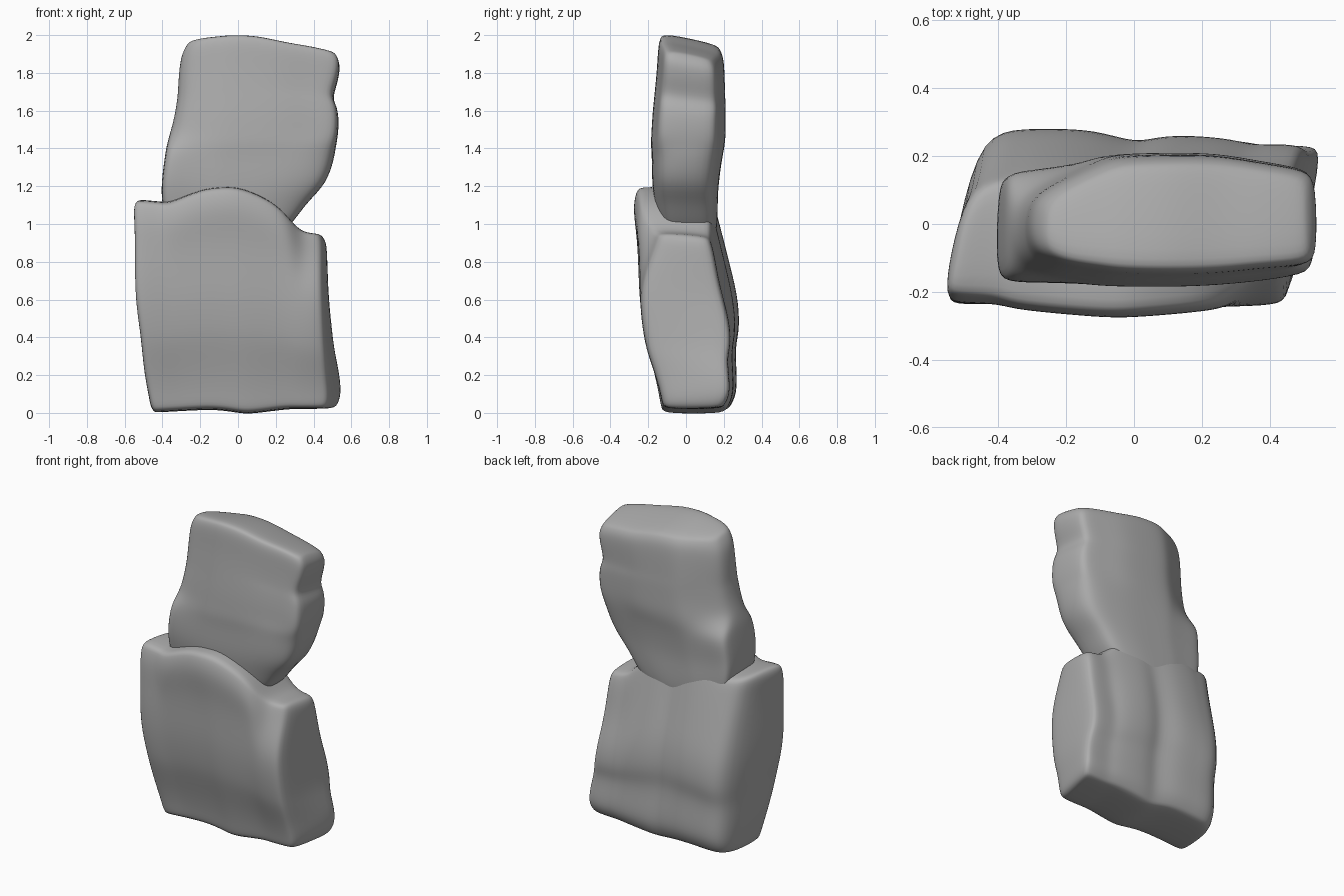
import bpy, bmesh

stone = bpy.data.materials.new("grey stone")
stone.diffuse_color = (0.42, 0.42, 0.42, 1)


def lerp(a, b, t):
    return a + (b - a) * t


def curve(points, x):
    """Piecewise linear lookup in (x, value) pairs."""
    if x <= points[0][0]:
        return points[0][1]
    for (a, va), (b, vb) in zip(points, points[1:]):
        if x <= b:
            return lerp(va, vb, (x - a) / (b - a))
    return points[-1][1]


def rock(name, levels, plan_low, plan_high, blend, top, bottom, top_back=0.0, tip=0.022):
    """Loft a slab. Level: t, front left/right x, back left/right x, front y, back y.
    Plan column: u along the width, front inset, back inset (fractions of depth).
    The low plan turns into the high plan between the two blend heights."""
    first, last = levels[0], levels[-1]

    def inset(lv, t):
        _, a, b, c, d, f, g = lv
        return (t, a + tip, b - tip, c + tip, d - tip, f + tip, g - tip)

    rings = [inset(first, first[0])] + [
        (min(max(lv[0], 0.02), 0.98),) + lv[1:] for lv in levels] + [inset(last, last[0])]
    bm = bmesh.new()
    loops = []
    for t, fl, fr, bl, br, yf, yb in rings:
        k = curve([(blend[0], 0), (blend[1], 1)], t)
        front, back = [], []
        for (u0, f0, b0), (u1, f1, b1) in zip(plan_low, plan_high):
            u, f, b = lerp(u0, u1, k), lerp(f0, f1, k), 1 - lerp(b0, b1, k)
            for v, row in ((f, front), (b, back)):
                x = lerp(lerp(fl, fr, u), lerp(bl, br, u), v)
                z = lerp(curve(bottom, x), curve(top, x) - top_back * v, t)
                row.append(bm.verts.new((x, lerp(yf, yb, v), z)))
        loops.append(front + back[::-1])
    n = len(loops[0])
    for lo, hi in zip(loops, loops[1:]):
        for i in range(n):
            j = (i + 1) % n
            bm.faces.new((lo[i], lo[j], hi[j], hi[i]))
    for i in range(n // 2 - 1):
        for loop in (loops[0], loops[-1]):
            bm.faces.new((loop[i], loop[i + 1], loop[n - 2 - i], loop[n - 1 - i]))
    bmesh.ops.recalc_face_normals(bm, faces=bm.faces)
    mesh = bpy.data.meshes.new(name)
    bm.to_mesh(mesh)
    bm.free()
    mesh.materials.append(stone)
    ob = bpy.data.objects.new(name, mesh)
    bpy.context.collection.objects.link(ob)
    sub = ob.modifiers.new("worn edges", 'SUBSURF')
    sub.levels = sub.render_levels = 2
    for p in mesh.polygons:
        p.use_smooth = True
    return ob


# Lower slab: leaning, skewed block with an arched top edge and a set-back right shoulder
low_plan = [(0, .06, .48), (.025, .01, .03), (.15, .02, .0), (.20, .02, .0),
            (.36, .0, .0), (.49, -.01, .09), (.56, -.02, .03), (.75, .0, .05),
            (.82, .0, .09), (.88, .0, .09), (.975, .01, .09), (1, .07, .16)]
high_plan = [(0, .14, .48), (.025, .08, .06), (.15, .08, .0), (.20, .02, .0),
             (.36, -.02, .0), (.49, -.05, .07), (.58, -.04, .04), (.75, .0, .03),
             (.83, .04, .04), (.89, .20, .03), (.97, .25, .03), (1, .32, .12)]
rock("lower_slab", [
    (.00, -.465, .48, -.45, .55, -.125, .235),
    (.08, -.48, .485, -.455, .57, -.135, .27),
    (.18, -.505, .475, -.46, .565, -.16, .268),
    (.30, -.52, .47, -.465, .54, -.20, .26),
    (.38, -.53, .465, -.47, .525, -.22, .285),
    (.52, -.555, .46, -.475, .51, -.24, .275),
    (.66, -.56, .455, -.48, .495, -.245, .235),
    (.78, -.56, .45, -.485, .49, -.25, .20),
    (.90, -.565, .445, -.495, .485, -.265, .165),
    (1.0, -.57, .44, -.505, .48, -.245, .14),
], low_plan, high_plan, (.72, .93),
    top=[(-.55, 1.12), (-.5, 1.15), (-.4, 1.12), (-.36, 1.11), (-.29, 1.18),
         (-.15, 1.2), (0, 1.205), (.1, 1.18), (.2, 1.12), (.28, 1.03), (.33, .96),
         (.44, .96), (.48, .93)],
    bottom=[(-.46, .0), (-.1, .02), (.05, -.012), (.2, .02), (.45, .02), (.55, .03)],
    top_back=.02)

# Upper slab: widens upward, hipped left end above a squarer back-left shoulder
up_low = [(0, .10, .18), (.03, .02, .09), (.14, .02, .07), (.28, .01, .03),
          (.33, .0, .02), (.48, .0, .02), (.65, .0, .02), (.80, .02, .05),
          (.93, .08, .1), (1, .2, .22)]
up_high = [(0, .33, .45), (.03, .16, .32), (.12, .07, .20), (.24, .03, .06),
           (.31, .0, .01), (.48, -.01, .0), (.66, .0, .0), (.82, .05, .07),
           (.97, .07, .12), (1, .16, .22)]
rock("upper_slab", [
    (.00, -.36, .23, -.36, .21, -.11, .155),
    (.08, -.39, .31, -.38, .29, -.14, .17),
    (.18, -.41, .38, -.40, .36, -.16, .175),
    (.28, -.41, .48, -.40, .46, -.18, .175),
    (.42, -.39, .515, -.385, .505, -.18, .195),
    (.48, -.38, .52, -.375, .515, -.185, .205),
    (.54, -.37, .53, -.35, .525, -.18, .21),
    (.62, -.35, .535, -.325, .535, -.175, .21),
    (.71, -.335, .53, -.31, .53, -.165, .21),
    (.75, -.33, .495, -.305, .50, -.16, .207),
    (.85, -.325, .53, -.30, .525, -.15, .205),
    (.94, -.315, .545, -.29, .54, -.145, .20),
    (1.0, -.295, .535, -.27, .525, -.135, .18),
], up_low, up_high, (.42, .54),
    top=[(-.3, 1.96), (-.24, 1.995), (0, 2.015), (.15, 2.005), (.27, 1.965), (.45, 1.95),
         (.54, 1.91)],
    bottom=[(-.4, .95), (-.1, .87), (.1, .88), (.3, .94)],
    top_back=.06)
